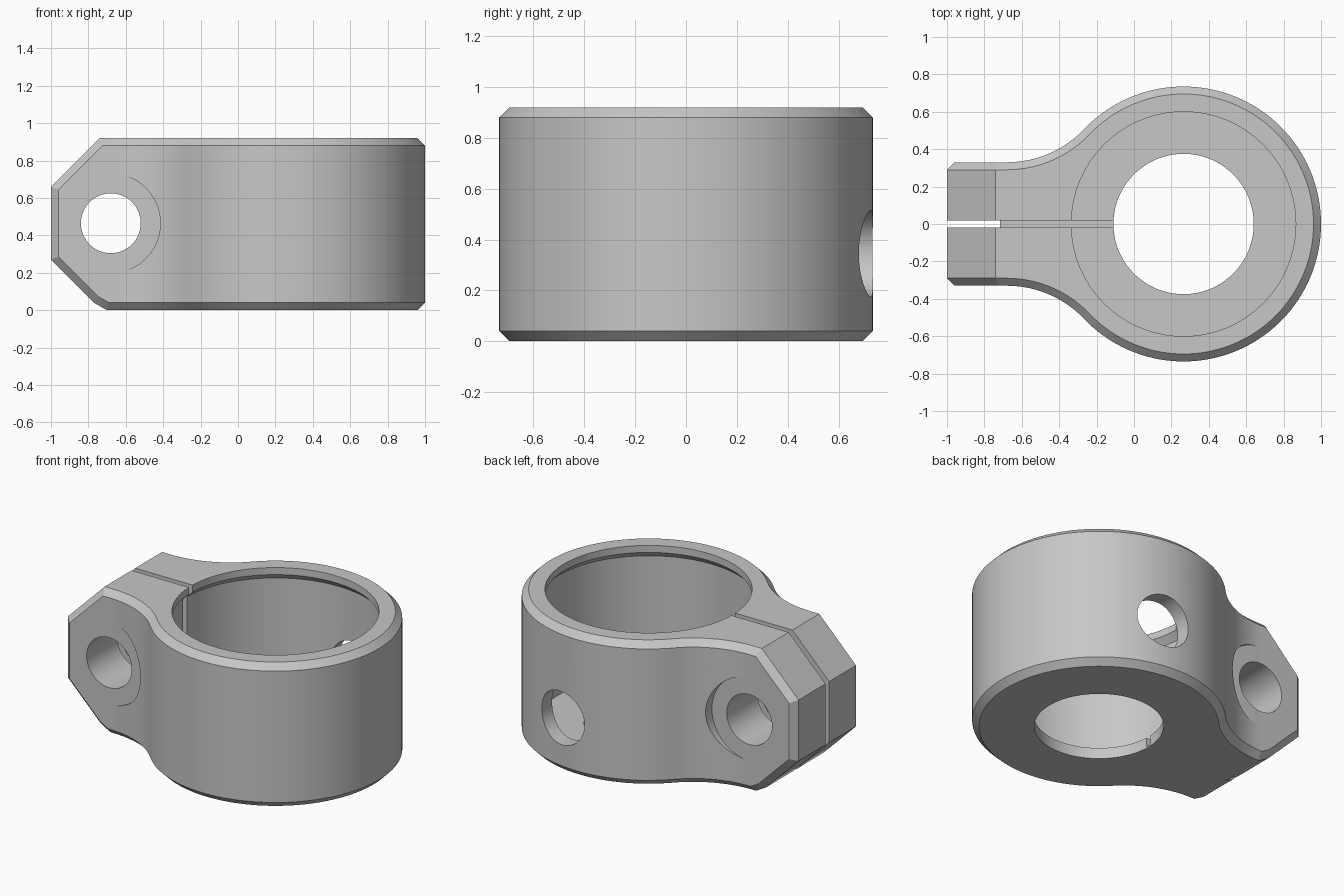
import bpy, bmesh
from math import sin, cos, pi, atan2, hypot
from mathutils import Matrix, Vector

cube = bpy.data.objects.get("Cube")
if cube:
    bpy.data.objects.remove(cube, do_unlink=True)

CX, R, H = 0.265, 0.735, 0.92      # ring centre, outer radius, height
ARM, FILLET_X = 0.33, -0.68        # arm half width, start of the fillet
CHAMFER = 0.04
BOLT = (-0.68, 0.465)              # bolt axis, x and z

metal = bpy.data.materials.new("plain_grey")
metal.use_nodes = True
grey = (0.57, 0.57, 0.57, 1)
metal.diffuse_color = grey
metal.node_tree.nodes["Principled BSDF"].inputs["Base Color"].default_value = grey


def make_object(name, bm):
    bmesh.ops.recalc_face_normals(bm, faces=bm.faces)
    mesh = bpy.data.meshes.new(name)
    bm.to_mesh(mesh)
    bm.free()
    mesh.materials.append(metal)
    ob = bpy.data.objects.new(name, mesh)
    bpy.context.collection.objects.link(ob)
    return ob


def arc(cx, cy, r, a, b, n):
    return [(cx + r * cos(a + (b - a) * i / n), cy + r * sin(a + (b - a) * i / n))
            for i in range(n + 1)]


def cylinder_y(name, x, z, r, y0, y1):
    bm = bmesh.new()
    place = Matrix.Translation((x, (y0 + y1) / 2, z)) @ Matrix.Rotation(pi / 2, 4, 'X')
    bmesh.ops.create_cone(bm, cap_ends=True, segments=64, radius1=r, radius2=r,
                          depth=y1 - y0, matrix=place)
    return make_object(name, bm)


def revolve(name, profile, segments=128):
    bm = bmesh.new()
    verts = [bm.verts.new((CX + r, 0, z)) for r, z in profile]
    edges = [bm.edges.new(pair) for pair in zip(verts, verts[1:])]
    bmesh.ops.spin(bm, geom=verts + edges, cent=(CX, 0, 0), axis=(0, 0, 1),
                   angle=2 * pi, steps=segments)
    bmesh.ops.remove_doubles(bm, verts=bm.verts, dist=1e-4)
    return make_object(name, bm)


# Plan outline: arm flank, tangent fillet, ring, then mirrored
dx = CX - FILLET_X
fillet = (dx ** 2 + ARM ** 2 - R ** 2) / (2 * (R - ARM))
fy = ARM + fillet
half = [(-1, ARM)]
half += arc(FILLET_X, fy, fillet, -pi / 2, atan2(-fy, dx), 20)
half += arc(CX, 0, R, atan2(fy, -dx), 0, 56)[1:]
outline = half + [(x, -y) for x, y in reversed(half[:-1])]

# Body: extruded outline
bm = bmesh.new()
base = bm.faces.new([bm.verts.new((x, y, 0)) for x, y in outline])
top = bmesh.ops.extrude_face_region(bm, geom=[base])["geom"]
bmesh.ops.translate(bm, vec=(0, 0, H),
                    verts=[v for v in top if isinstance(v, bmesh.types.BMVert)])
bmesh.ops.recalc_face_normals(bm, faces=bm.faces)

# Slanted corners at the arm end
for point, normal in [((-1, 0, 0.66), (-1, 0, 1)),
                      ((-1, 0, 0.27), (-1, 0, -1)),
                      ((-0.77, 0, 0.04), (-4, 0, -7))]:
    geom = bm.verts[:] + bm.edges[:] + bm.faces[:]
    cut = bmesh.ops.bisect_plane(bm, geom=geom, plane_co=point, clear_outer=True,
                                 plane_no=Vector(normal).normalized())["geom_cut"]
    bmesh.ops.edgeloop_fill(bm, edges=[e for e in cut if isinstance(e, bmesh.types.BMEdge)])
bmesh.ops.recalc_face_normals(bm, faces=bm.faces)
bm.normal_update()


# Chamfer around the whole rim
def is_cap(f):
    n = f.normal
    return abs(n.y) < 0.001 and (abs(n.z) > 0.1 or n.x < -0.99)


rim = [e for e in bm.edges if sum(is_cap(f) for f in e.link_faces) == 1]
bmesh.ops.bevel(bm, geom=rim, offset=CHAMFER, offset_type='OFFSET', segments=1,
                affect='EDGES', profile=0.5, clamp_overlap=False)
body = make_object("clamp_body", bm)

# Cutters: stepped bore with undercut lip, slot, bolt hole, spot faces, side hole
bore = revolve("bore_cutter", [(-CX + CX, -0.1), (0.375, -0.1), (0.375, 0.07), (0.64, 0.07),
                               (0.64, 0.835), (0.6, 0.875), (0.6, 1.1), (0, 1.1)])
bm = bmesh.new()
bmesh.ops.create_cube(bm, size=1, matrix=Matrix.Translation((-0.55, 0, 0.51))
                      @ Matrix.Diagonal((1.1, 0.038, 1.0, 1)))
slot = make_object("slot_cutter", bm)
cutters = [bore, slot,
           cylinder_y("bolt_cutter", *BOLT, 0.16, -1, 1),
           cylinder_y("spot_face_back_cutter", *BOLT, 0.265, ARM + 0.001, 1),
           cylinder_y("spot_face_front_cutter", *BOLT, 0.265, -1, -ARM - 0.001),
           cylinder_y("side_hole_cutter", CX + 0.11, 0.345, 0.17, 0.3, 1)]

bpy.context.view_layer.objects.active = body
for cutter in cutters:
    cutter.hide_render = True
    mod = body.modifiers.new(cutter.name, 'BOOLEAN')
    mod.operation = 'DIFFERENCE'
    mod.solver = 'EXACT'
    mod.object = cutter
    bpy.ops.object.modifier_apply(modifier=mod.name)
for cutter in cutters:
    bpy.data.objects.remove(cutter, do_unlink=True)

# Smooth walls, crisp edges
for ob in bpy.context.selected_objects:
    ob.select_set(False)
body.select_set(True)
bpy.ops.object.shade_smooth_by_angle(angle=pi / 7)
